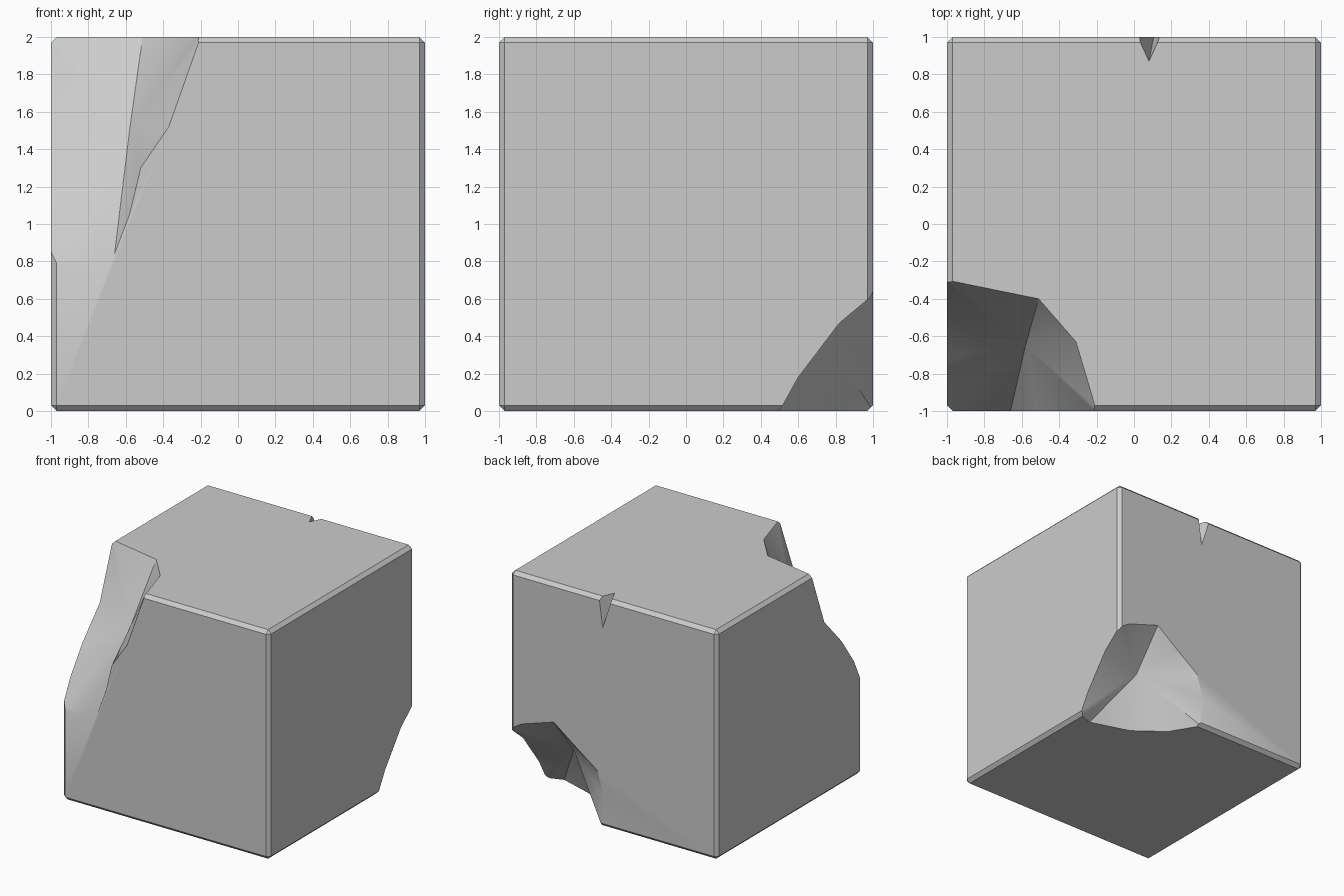
import bpy, bmesh, math
from mathutils import Vector

if "Cube" in bpy.data.objects:
    bpy.data.objects.remove(bpy.data.objects["Cube"])

# chamfered block
bpy.ops.mesh.primitive_cube_add(size=2, location=(0, 0, 1))
block = bpy.context.object
block.name = "chipped_block"
bev = block.modifiers.new("edge_chamfer", 'BEVEL')
bev.width, bev.segments = 0.03, 1
bpy.ops.object.modifier_apply(modifier=bev.name)


def chip(name, core, rim, outside):
    """Cut a hollow: faces fan from the deepest point to a rim on the block faces."""
    core = Vector(core)
    bm = bmesh.new()
    c, o = bm.verts.new(core), bm.verts.new(outside)
    ring = [bm.verts.new(core + (Vector(p) - core) * 1.3) for p in rim]
    for a, b in zip(ring, ring[1:] + ring[:1]):
        bm.faces.new((c, a, b))
        bm.faces.new((o, b, a))
    bmesh.ops.recalc_face_normals(bm, faces=bm.faces)
    me = bpy.data.meshes.new(name)
    bm.to_mesh(me)
    bm.free()
    cutter = bpy.data.objects.new(name, me)
    bpy.context.collection.objects.link(cutter)
    cutter.hide_render = True
    mod = block.modifiers.new(name, 'BOOLEAN')
    mod.operation, mod.solver, mod.object = 'DIFFERENCE', 'EXACT', cutter
    bpy.context.view_layer.objects.active = block
    bpy.ops.object.modifier_apply(modifier=name)
    bpy.data.objects.remove(cutter)


# large broken corner, front left top
chip("front_corner_chip", (-0.58, -0.65, 1.5),
     [(-1, -0.3, 2), (-0.51, -0.4, 2), (-0.31, -0.63, 2), (-0.2, -1, 2),
      (-0.37, -1, 1.52), (-0.52, -1, 1.3), (-0.58, -1, 1.05), (-0.66, -1, 0.84),
      (-0.8, -1, 0.8), (-1, -1, 0.79), (-1, -0.89, 1.02), (-1, -0.72, 1.26),
      (-1, -0.48, 1.52)], (-2.5, -2.5, 3.5))

# broken corner, back right bottom
chip("back_corner_chip", (0.58, 0.72, 0.44),
     [(1, 0.5, 0), (1, 0.6, 0.18), (1, 0.82, 0.47), (1, 1, 0.62),
      (0.89, 1, 0.69), (0.58, 1, 0.79), (0.37, 1, 0.635), (0.157, 1, 0.48),
      (0.09, 1, 0.27), (0.11, 1, 0), (0.26, 0.75, 0), (0.51, 0.56, 0),
      (0.86, 0.45, 0)], (2.5, 2.5, -1.5))

# small nick in the back top edge
chip("edge_nick", (0.0925, 0.935, 1.87),
     [(0.08, 0.87, 2), (0.14, 1, 2), (0.105, 1, 1.74), (0.02, 1, 2)],
     (0.08, 1.5, 2.5))

bpy.ops.object.select_all(action='DESELECT')
block.select_set(True)
bpy.context.view_layer.objects.active = block
bpy.ops.object.shade_smooth_by_angle(angle=math.radians(30))
